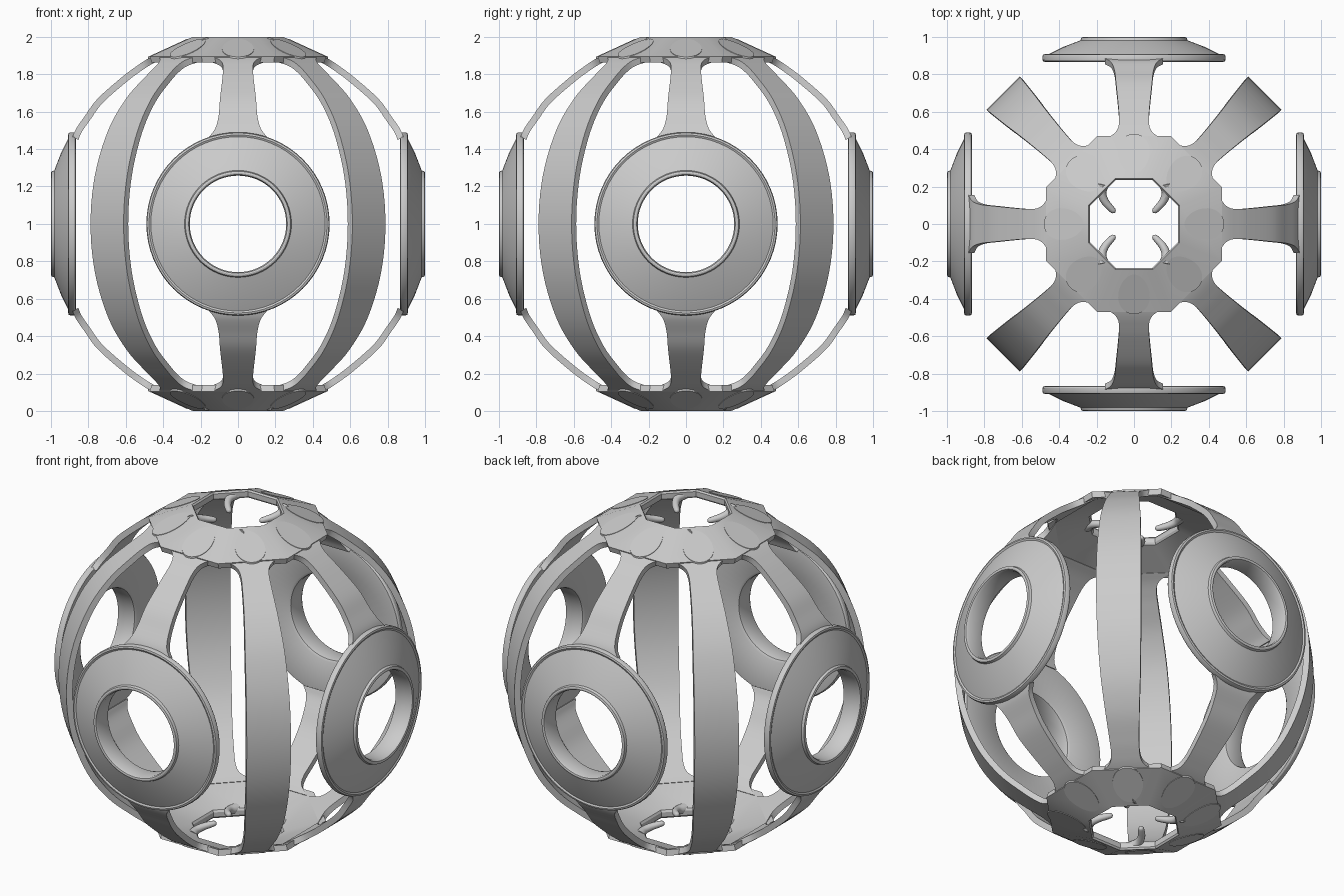
import bpy, bmesh
from math import sin, cos, pi, radians
from mathutils import Vector, Matrix

if "Cube" in bpy.data.objects:
    bpy.data.objects.remove(bpy.data.objects["Cube"])

C = Vector((0, 0, 1))


def spline(pts, n=5):
    """Smooth interpolation through the points."""
    p = [Vector(q) for q in pts]
    p = [2 * p[0] - p[1]] + p + [2 * p[-1] - p[-2]]
    out = []
    for a, b, c, d in zip(p, p[1:], p[2:], p[3:]):
        for k in range(n):
            t = k / n
            out.append(0.5 * (2 * b + (c - a) * t + (2 * a - 5 * b + 4 * c - d) * t * t
                              + (3 * b - a - 3 * c + d) * t ** 3))
    return out + [p[-2]]


def loft(name, rings, mat, closed=False, bevel=0.0):
    """Skin rings of equal length, then place around the cage centre."""
    bm = bmesh.new()
    vs = [[bm.verts.new(v) for v in r] for r in rings]
    n = len(vs[0])
    pairs = list(zip(vs, vs[1:])) + ([(vs[-1], vs[0])] if closed else [])
    for a, b in pairs:
        for i in range(n):
            j = (i + 1) % n
            bm.faces.new((a[i], a[j], b[j], b[i]))
    if not closed:
        bm.faces.new(vs[0])
        bm.faces.new(vs[-1])
    if bevel:
        edges = [e for e in bm.edges if len(e.link_faces) == 2 and e.calc_face_angle(0) > 1.0]
        bmesh.ops.bevel(bm, geom=edges, offset=bevel, segments=2, profile=0.5, affect='EDGES')
    bm.transform(Matrix.Translation(C) @ mat)
    bmesh.ops.recalc_face_normals(bm, faces=bm.faces)
    me = bpy.data.meshes.new(name)
    bm.to_mesh(me)
    bm.free()
    ob = bpy.data.objects.new(name, me)
    bpy.context.collection.objects.link(ob)
    return ob


def revolve(profile, segs, off=0.0):
    return [[(r * cos(off + 2 * pi * i / segs), r * sin(off + 2 * pi * i / segs), z)
             for i in range(segs)] for r, z in profile]


def strip(pts, t=0.035):
    """Curved flat bar from (radius, height, half width) points."""
    rings = []
    for r, z, w in spline(pts):
        k = 1 - t / (r * r + z * z) ** 0.5
        rings.append([(r, -w, z), (r, w, z), (r * k, w, z * k), (r * k, -w, z * k)])
    return rings


def turn(deg):
    return Matrix.Rotation(radians(deg), 4, 'Z')


FLIP = Matrix.Scale(-1, 4, (0, 0, 1))

# Long ribs on the diagonals, widening into the caps at both ends
top = [(0.44, 0.905, 0.17), (0.49, 0.878, 0.10), (0.54, 0.845, 0.08), (0.62, 0.785, 0.083),
       (0.75, 0.67, 0.096), (0.87, 0.50, 0.112), (0.96, 0.26, 0.122)]
rib = top + [(0.99, 0, 0.125)] + [(r, -z, w) for r, z, w in reversed(top)]
for k in range(4):
    loft("long_rib", strip(rib), turn(45 + 90 * k), bevel=0.006)

# Short arms between caps and side discs
arm = top[:5] + [(0.82, 0.575, 0.104), (0.865, 0.51, 0.122), (0.885, 0.465, 0.155)]
for k in range(4):
    for m in (Matrix(), FLIP):
        loft("short_arm", strip(arm), turn(90 * k) @ m, bevel=0.006)

# Four side discs with a round opening and a raised lip
disc = [(0.262, 0.885), (0.258, 0.90), (0.258, 0.985), (0.264, 0.998), (0.272, 1.0),
        (0.281, 0.997), (0.286, 0.982), (0.38, 0.946), (0.466, 0.903), (0.476, 0.908),
        (0.486, 0.905), (0.490, 0.895), (0.490, 0.878), (0.484, 0.868), (0.465, 0.866),
        (0.275, 0.877)]
for k in range(4):
    loft("side_disc", revolve(disc, 64),
         turn(90 * k) @ Matrix.Rotation(pi / 2, 4, 'Y'), closed=True)

# Caps, pads and prongs, mirrored top and bottom
cap = [(0.51, 0.895), (0.262, 1.0), (0.254, 0.99), (0.254, 0.962), (0.262, 0.95), (0.50, 0.862)]
prong = [(0.165, 0.215, 0.965, 0.032), (0.172, 0.165, 0.955, 0.024), (0.155, 0.12, 0.945, 0.021),
         (0.125, 0.085, 0.935, 0.018), (0.108, 0.068, 0.93, 0.014), (0.102, 0.062, 0.928, 0.004)]
pad = [(0.376 + 0.106 * cos(a), 0.084 * sin(a) * (1 + 0.12 * cos(a)))
       for a in (2 * pi * i / 32 for i in range(32))]
pad_rings = [[(x, y, 1.0 - (x - 0.242) * 0.4583 + h) for x, y in pad] for h in (-0.02, 0.003)]

for m in (Matrix(), FLIP):
    loft("cap_ring", revolve(cap, 8, pi / 8), m, closed=True)
    for k in range(8):
        loft("cap_pad", pad_rings, turn(45 * k) @ m)

    # Hooked prongs reaching into the cap opening
    path = spline(prong, 4)
    rings = []
    for i, p in enumerate(path):
        d = (path[min(i + 1, len(path) - 1)] - path[max(i - 1, 0)]).to_3d().normalized()
        u = d.cross(Vector((0, 0, 1))).normalized()
        v = d.cross(u)
        rings.append([p.to_3d() + p[3] * (u * cos(2 * pi * j / 12) + v * sin(2 * pi * j / 12))
                      for j in range(12)])
    for sx in (1, -1):
        for sy in (1, -1):
            loft("cap_prong", rings, m @ Matrix.Diagonal((sx, sy, 1, 1)))

# Smooth shading with crisp edges
for ob in bpy.context.collection.objects:
    ob.select_set(True)
    bpy.context.view_layer.objects.active = ob
bpy.ops.object.shade_smooth_by_angle(angle=radians(30))
